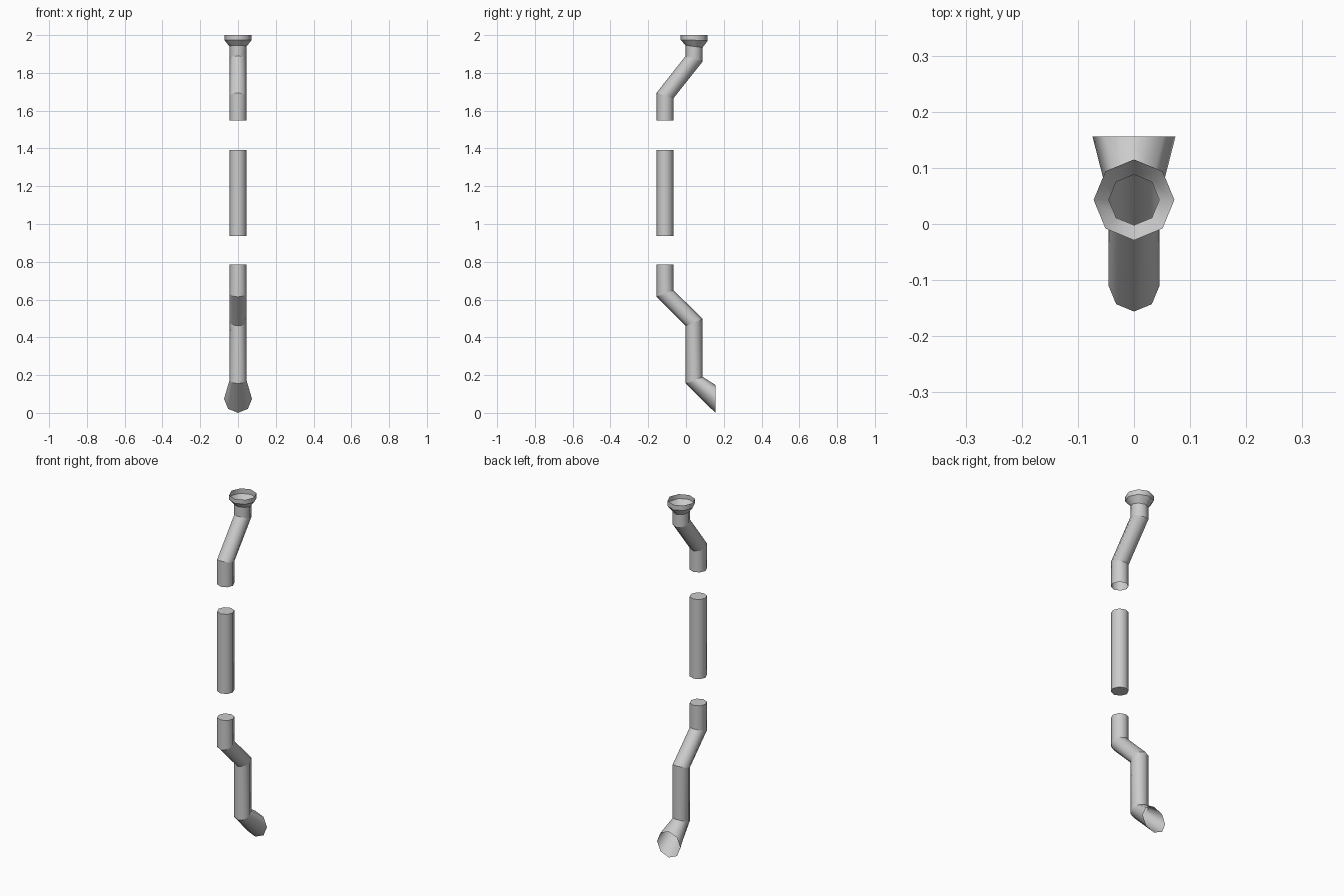
import bpy, bmesh, math

if "Cube" in bpy.data.objects:
    bpy.data.objects.remove(bpy.data.objects["Cube"])

SIDES = 8
R, WIDE = 0.045, 0.072          # pipe radius, flared radius
Y_IN, Y_WALL = 0.043, -0.111    # pipe axis away from / against the wall


def ring(y, z, r=R, slope=0.0):
    """Octagon around a vertical pipe, sheared so that z changes with y."""
    return (y, z, r, 1.0, slope)


def pipe(name, rings, cap_top=False, cap_bottom=False):
    """Loft octagonal rings (listed top to bottom) into a thin pipe."""
    bm = bmesh.new()
    loops = []
    for y, z, r, vy, vz in rings:
        loop = []
        for i in range(SIDES):
            a = 2 * math.pi * i / SIDES
            s = r * math.sin(a)
            loop.append(bm.verts.new((r * math.cos(a), y + s * vy, z + s * vz)))
        loops.append(loop)
    for up, low in zip(loops, loops[1:]):
        for i in range(SIDES):
            j = (i + 1) % SIDES
            bm.faces.new((up[i], low[i], low[j], up[j])).smooth = True
    if cap_top:
        bm.faces.new(loops[0])
    if cap_bottom:
        bm.faces.new(loops[-1][::-1])
    # crisp elbows, smooth walls
    for loop in loops:
        for i in range(SIDES):
            bm.edges.get((loop[i], loop[(i + 1) % SIDES])).smooth = False
    me = bpy.data.meshes.new(name)
    bm.to_mesh(me)
    bm.free()
    ob = bpy.data.objects.new(name, me)
    bpy.context.collection.objects.link(ob)
    return ob


# Collar funnel and upper offset bend
pipe("upper_pipe_with_collar", [
    ring(Y_IN, 2.0, WIDE),
    ring(Y_IN, 1.973, WIDE, -0.03),
    ring(Y_IN, 1.94, R, -0.13),
    ring(Y_IN, 1.875, R, -0.33),
    ring(Y_WALL, 1.68, R, -0.31),
    ring(Y_WALL, 1.547),
])

# Straight middle section
pipe("middle_pipe", [ring(Y_WALL, 1.392), ring(Y_WALL, 0.937)], True, True)

# Lower offset bend with flared spout ending in a vertical plane
pipe("lower_pipe_with_spout", [
    ring(Y_WALL, 0.785),
    ring(Y_WALL, 0.632, R, 0.4),
    ring(Y_IN, 0.479, R, 0.4),
    ring(Y_IN, 0.173, R, 0.4),
    (0.156, WIDE + 0.002, WIDE + 0.002, 0.0, 1.0),
], cap_top=True)
